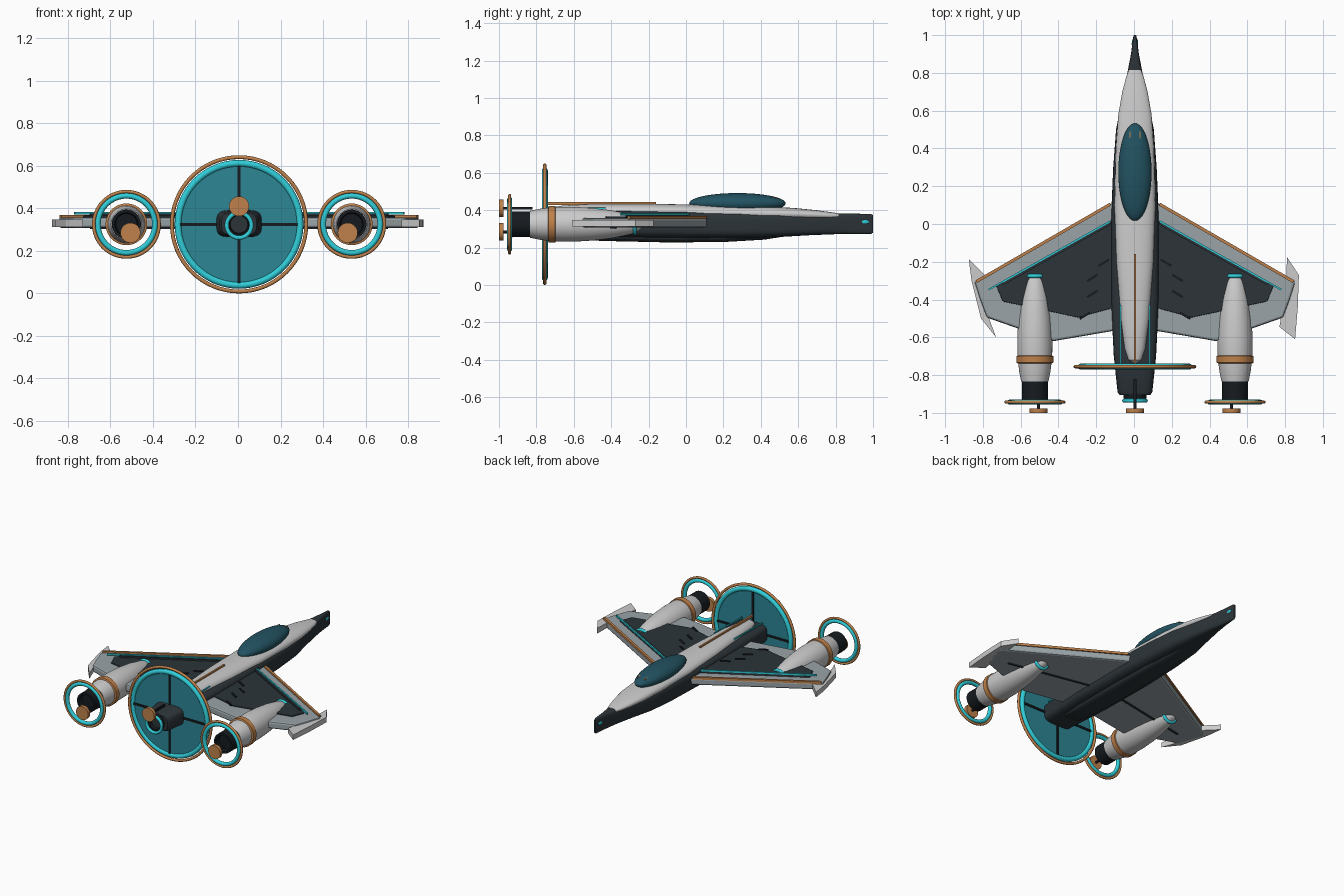
import bpy, bmesh, math
from mathutils import Vector

if "Cube" in bpy.data.objects:
    bpy.data.objects.remove(bpy.data.objects["Cube"])

CX, CZ = 0.005, 0.325          # model axis


def mat(name, r, g, b):
    m = bpy.data.materials.new(name)
    m.diffuse_color = (r, g, b, 1)
    m.use_nodes = True
    m.node_tree.nodes["Principled BSDF"].inputs["Base Color"].default_value = m.diffuse_color
    return m


COPPER = mat("copper", .52, .22, .07)
CYAN = mat("cyan", .03, .62, .70)
TEAL = mat("teal", .025, .24, .30)
GLASS = mat("glass", .016, .085, .12)
DARK = mat("dark", .025, .034, .04)
BLACK = mat("black", .008, .011, .014)
LIGHT = mat("light", .55, .56, .54)
STEEL = mat("steel", .32, .37, .39)


def finish(bm, name, m, smooth=True):
    bmesh.ops.recalc_face_normals(bm, faces=bm.faces)
    me = bpy.data.meshes.new(name)
    bm.to_mesh(me)
    bm.free()
    ob = bpy.data.objects.new(name, me)
    bpy.context.collection.objects.link(ob)
    me.materials.append(m)
    if smooth:
        bpy.context.view_layer.objects.active = ob
        bpy.ops.object.select_all(action='DESELECT')
        ob.select_set(True)
        bpy.ops.object.shade_smooth_by_angle(angle=math.radians(35))
    return ob


def loft(name, stations, m, x=0, power=2.0, n=40):
    """Skin superellipse sections (y, half width, bottom z, top z)."""
    bm = bmesh.new()
    rings = []
    for y, w, z0, z1 in stations:
        ring = []
        for i in range(n):
            a = 2 * math.pi * i / n
            c, s = math.cos(a), math.sin(a)
            px = math.copysign(abs(c) ** (2 / power), c) * w
            pz = math.copysign(abs(s) ** (2 / power), s) * (z1 - z0) / 2
            ring.append(bm.verts.new((CX + x + px, y, (z0 + z1) / 2 + pz)))
        rings.append(ring)
    for a, b in zip(rings, rings[1:]):
        for i in range(n):
            j = (i + 1) % n
            bm.faces.new((a[i], a[j], b[j], b[i]))
    bm.faces.new(rings[0])
    bm.faces.new(rings[-1])
    return finish(bm, name, m)


def turned(name, profile, m, x=0, z=CZ, n=40):
    """Round body along y from (y, radius) pairs."""
    return loft(name, [(y, r, z - r, z + r) for y, r in profile], m, x, 2, n)


def plate(name, pts, z0, z1, m, bevel=0):
    bm = bmesh.new()
    f = bm.faces.new([bm.verts.new((CX + x, y, z0)) for x, y in pts])
    ext = bmesh.ops.extrude_face_region(bm, geom=[f])['geom']
    for v in ext:
        if isinstance(v, bmesh.types.BMVert):
            v.co.z = z1
    ob = finish(bm, name, m, False)
    if bevel:
        b = ob.modifiers.new("bevel", 'BEVEL')
        b.width, b.segments = bevel, 2
    return ob


def bar(name, p, q, w, h, m):
    """Thin rectangular strip between two points."""
    p, q = Vector(p), Vector(q)
    bm = bmesh.new()
    bmesh.ops.create_cube(bm, size=1)
    bmesh.ops.scale(bm, vec=(w, (q - p).length, h), verts=bm.verts)
    ob = finish(bm, name, m, False)
    ob.location = (p + q) / 2 + Vector((CX, 0, 0))
    ob.rotation_euler = (q - p).to_track_quat('Y', 'Z').to_euler()
    return ob


def ring(name, x, y, z, R, r, m):
    bpy.ops.mesh.primitive_torus_add(location=(CX + x, y, z), rotation=(math.pi / 2, 0, 0),
                                     major_radius=R, minor_radius=r, major_segments=64, minor_segments=12)
    ob = bpy.context.object
    ob.name = name
    ob.data.materials.append(m)
    bpy.ops.object.shade_smooth()


def ellipsoid(name, loc, size, m):
    bm = bmesh.new()
    bmesh.ops.create_uvsphere(bm, u_segments=40, v_segments=24, radius=1)
    bmesh.ops.scale(bm, vec=size, verts=bm.verts)
    ob = finish(bm, name, m)
    ob.location = (CX + loc[0], loc[1], loc[2])


# Fuselage: dark hull, belly keel, light upper shell
loft("hull", [(-.905, .082, .275, .38), (-.89, .092, .268, .387), (-.7, .112, .262, .395), (-.4, .127, .255, .40),
              (0, .128, .25, .40), (.3, .115, .25, .395), (.5, .1, .257, .388), (.65, .07, .266, .383),
              (.8, .04, .272, .382), (.9, .021, .273, .382), (.99, .009, .274, .38), (1, .006, .28, .374)],
     DARK, power=4)
loft("belly_keel", [(-.63, .03, .26, .29), (-.6, .06, .245, .3), (-.45, .075, .236, .3), (-.1, .08, .228, .3),
                    (.2, .075, .23, .3), (.42, .055, .243, .3), (.54, .03, .262, .29)], DARK, power=3)
loft("upper_shell", [(-.735, .012, .375, .4), (-.72, .035, .355, .415), (-.66, .055, .345, .425), (-.5, .075, .34, .434),
                     (-.2, .098, .34, .434), (.1, .108, .34, .43), (.4, .101, .343, .422), (.58, .088, .348, .412),
                     (.7, .067, .35, .4), (.78, .046, .353, .389), (.815, .033, .357, .384)], LIGHT, power=2.3)
ellipsoid("canopy", (0, .275, .437), (.088, .258, .055), GLASS)
bar("spine_strip", (0, -.74, .436), (0, -.16, .436), .012, .014, COPPER)

# Rear exhaust
turned("exhaust", [(-.89, .06), (-.925, .06), (-.925, .045), (-.9, .04)], BLACK)
ring("exhaust_ring", 0, -.935, CZ - .005, .058, .01, CYAN)
bar("tail_rod", (0, -.82, .41), (0, -.98, .41), .014, .014, BLACK)
turned("tail_cap", [(-.977, .047), (-1, .047)], COPPER, 0, .41)

# Large rotor disc
ring("rotor_outer_ring", 0, -.755, CZ, .316, .009, COPPER)
ring("rotor_inner_ring", 0, -.755, CZ, .287, .016, CYAN)
turned("rotor_disc", [(-.75, .28), (-.76, .28)], TEAL, n=64)
bar("rotor_spoke_vertical", (0, -.755, CZ - .275), (0, -.755, CZ + .275), .014, .024, BLACK)
bar("rotor_spoke_horizontal", (-.275, -.755, CZ), (.275, -.755, CZ), .024, .014, BLACK)

for s, side in ((-1, "left"), (1, "right")):
    # Wing with dark top panel, edge strips and vents
    plate(side + "_wing", [(s * x, y) for x, y in ((.08, .135), (.85, -.305), (.82, -.40), (.785, -.495),
                                                   (.43, -.62), (.08, -.56))], .308, .358, STEEL, .012)
    plate(side + "_wing_panel", [(s * x, y) for x, y in ((.1, .03), (.735, -.325), (.70, -.41), (.30, -.495),
                                                         (.1, -.44))], .35, .366, DARK, .004)
    bar(side + "_edge_strip", (s * .13, .105, .36), (s * .84, -.305, .36), .016, .016, COPPER)
    bar(side + "_light_strip", (s * .13, .015, .378), (s * .775, -.348, .378), .009, .012, CYAN)
    bar(side + "_strip_base", (s * .13, .005, .37), (s * .70, -.316, .37), .016, .014, DARK)
    for i, (x, y) in enumerate(((.165, -.205), (.225, -.285), (.225, -.37), (.265, -.485))):
        bar(f"{side}_vent_{i}", (s * (x - .028), y + .017, .366), (s * (x + .028), y - .017, .366), .012, .01, BLACK)
    bar(side + "_under_strip", (s * .1, -.28, .307), (s * .7, -.40, .307), .014, .008, DARK)

    # Engine nacelle
    nx = s * .53
    turned(side + "_nacelle", [(-.235, .012), (-.242, .026), (-.265, .042), (-.3, .055), (-.4, .075), (-.5, .087),
                               (-.6, .093), (-.7, .092), (-.78, .083), (-.835, .072)], LIGHT, nx)
    ring(side + "_intake_ring", nx, -.275, CZ, .048, .01, CYAN)
    turned(side + "_nacelle_band", [(-.696, .09), (-.7, .098), (-.734, .098), (-.738, .09)], COPPER, nx)
    turned(side + "_nozzle", [(-.82, .069), (-.93, .069), (-.93, .055), (-.9, .05)], BLACK, nx)
    ring(side + "_fan_outer_ring", nx, -.943, CZ, .154, .008, COPPER)
    ring(side + "_fan_inner_ring", nx, -.943, CZ, .134, .013, CYAN)
    turned(side + "_nozzle_rod", [(-.89, .008), (-.98, .008)], BLACK, s * .511, .285, 12)
    turned(side + "_nozzle_cap", [(-.977, .047), (-1, .047)], COPPER, s * .511, .285)

    # Small trim: hull lights, nose lights, canopy accents
    bar(side + "_hull_light", (s * .078, -.74, .405), (s * .078, -.43, .412), .007, .008, CYAN)
    ellipsoid(side + "_nose_light", (s * .011, .955, .338), (.006, .024, .011), CYAN)
    bar(side + "_canopy_accent", (s * .026, .49, .464), (s * .026, .41, .474), .006, .008, COPPER)

# Wing tip blades, differently swept on each side
plate("left_tip_blade", [(-.88, -.185), (-.79, -.275), (-.78, -.48), (-.735, -.60), (-.815, -.50), (-.865, -.30)],
      .312, .348, LIGHT)
plate("right_tip_blade", [(.805, -.175), (.868, -.27), (.862, -.44), (.848, -.61), (.765, -.545), (.80, -.32)],
      .312, .348, LIGHT)
